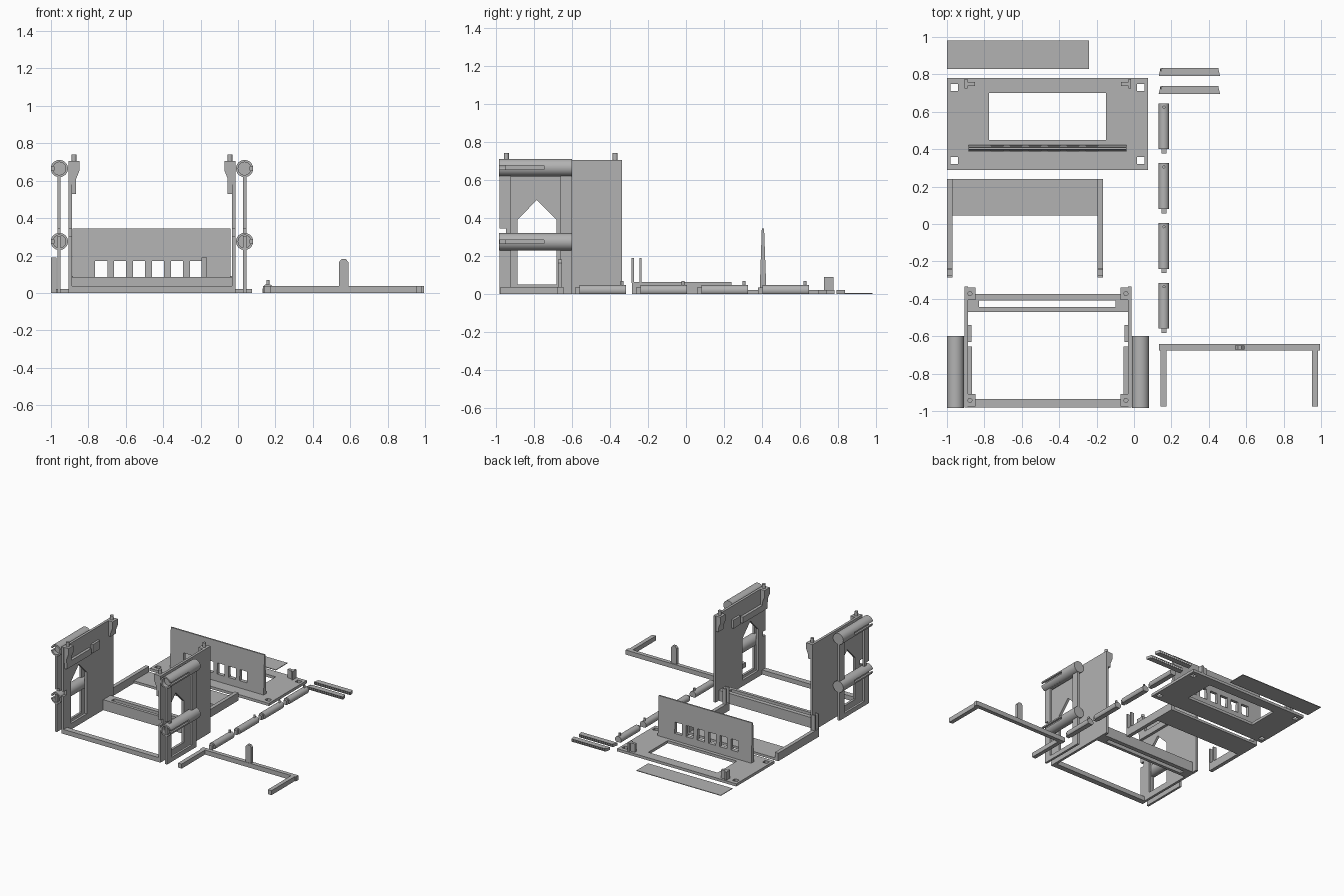
import bpy, bmesh, math
from mathutils import Vector, Matrix

if "Cube" in bpy.data.objects:
    bpy.data.objects.remove(bpy.data.objects["Cube"], do_unlink=True)

grey = bpy.data.materials.new("plain grey")
grey.use_nodes = True
grey.diffuse_color = (0.45, 0.45, 0.45, 1)
grey.node_tree.nodes["Principled BSDF"].inputs["Base Color"].default_value = (0.45, 0.45, 0.45, 1)

MID = -0.46  # mirror line of the housing


def finish(name, bm):
    bmesh.ops.recalc_face_normals(bm, faces=bm.faces)
    me = bpy.data.meshes.new(name)
    bm.to_mesh(me)
    bm.free()
    ob = bpy.data.objects.new(name, me)
    me.materials.append(grey)
    bpy.context.collection.objects.link(ob)
    return ob


def prism(name, pts, axis, lo, hi):
    """Extrude a 2D outline along an axis."""
    place = {"x": lambda a, b, h: (h, a, b),
             "y": lambda a, b, h: (a, h, b),
             "z": lambda a, b, h: (a, b, h)}[axis]
    bm = bmesh.new()
    low = [bm.verts.new(place(a, b, lo)) for a, b in pts]
    top = [bm.verts.new(place(a, b, hi)) for a, b in pts]
    bm.faces.new(low)
    bm.faces.new(top)
    n = len(pts)
    for i in range(n):
        j = (i + 1) % n
        bm.faces.new((low[i], low[j], top[j], top[i]))
    return finish(name, bm)


def box(name, x0, x1, y0, y1, z0, z1):
    return prism(name, [(x0, y0), (x1, y0), (x1, y1), (x0, y1)], "z", z0, z1)


def cylinder(name, center, r, depth, axis="y", sides=32):
    bm = bmesh.new()
    rot = Matrix.Rotation(math.pi / 2, 4, "X") if axis == "y" else Matrix()
    bmesh.ops.create_cone(bm, cap_ends=True, segments=sides, radius1=r, radius2=r,
                          depth=depth, matrix=Matrix.Translation(center) @ rot)
    return finish(name, bm)


def cut(ob, *cutters):
    for c in cutters:
        m = ob.modifiers.new("cut", "BOOLEAN")
        m.operation = "DIFFERENCE"
        m.solver = "EXACT"
        m.object = c
    bpy.context.view_layer.update()
    deps = bpy.context.evaluated_depsgraph_get()
    me = bpy.data.meshes.new_from_object(ob.evaluated_get(deps))
    ob.modifiers.clear()
    ob.data = me
    for c in cutters:
        bpy.data.objects.remove(c, do_unlink=True)
    return ob


def smooth(ob):
    bpy.ops.object.select_all(action="DESELECT")
    ob.select_set(True)
    bpy.context.view_layer.objects.active = ob
    bpy.ops.object.shade_smooth_by_angle(angle=math.radians(35))
    return ob


def mirror(ob, name):
    bm = bmesh.new()
    bm.from_mesh(ob.data)
    for v in bm.verts:
        v.co.x = 2 * MID - v.co.x
    return finish(name, bm)


# Loose cover sheet
box("cover_sheet", -1, -0.24, 0.83, 0.98, 0, 0.005)

# Roof plate with window and corner holes
plate = box("roof_plate", -1, 0.075, 0.29, 0.78, 0, 0.022)
holes = [box("hole", -0.775, -0.15, 0.45, 0.70, -1, 1)]
for hx in (-0.96, 0.035):
    for hy in (0.34, 0.73):
        holes.append(box("hole", hx - 0.02, hx + 0.02, hy - 0.018, hy + 0.018, -1, 1))
cut(plate, *holes)

# Sign panel standing on the plate, tapered, with six windows
panel = prism("window_panel", [(0.387, 0.02), (0.422, 0.02), (0.41, 0.345), (0.398, 0.345)],
              "x", -0.885, -0.04)
cut(panel, *[box("hole", x, x + 0.066, 0.3, 0.5, 0.08, 0.17)
             for x in [-0.765 + 0.1015 * i for i in range(6)]])

# T-shaped clips on the plate
for side in ("right", "left"):
    parts = [box("clip_bar", -0.905, -0.89, 0.725, 0.775, 0.02, 0.09),
             box("clip_stem", -0.89, -0.85, 0.738, 0.76, 0.02, 0.09)]
    if side == "left":
        for p in parts:
            mirror(p, p.name + "_left")

# Tray with two forked arms
box("tray_sheet", -0.98, -0.18, 0.045, 0.24, 0, 0.02)
for x in (-1, -0.195):
    box("tray_arm", x, x + 0.03, -0.283, 0.24, 0, 0.065)
    for y in (-0.285, -0.245):
        box("arm_prong", x, x + 0.03, y, y + 0.011, 0.06, 0.19)

# Housing base: front beam and slotted rear beam
box("front_beam", -0.9, -0.02, -0.98, -0.935, 0, 0.037)
rear = box("rear_beam", -0.89, -0.03, -0.47, -0.375, 0, 0.085)
cut(rear, box("slot", -0.83, -0.10, -0.445, -0.41, -1, 1))


def notch():
    return box("notch", -1.2, -0.8, -1.1, -0.945, 0.305, 0.345)


# One side of the housing, then its mirrored twin
side = []
wall = box("side_wall", -0.907, -0.887, -0.98, -0.335, 0, 0.705)
gate = prism("gate", [(-0.885, 0.05), (-0.68, 0.05), (-0.68, 0.39), (-0.783, 0.495),
                      (-0.885, 0.39)], "x", -1.2, -0.7)
side.append(cut(wall, gate, notch()))

frame = box("outer_frame", -0.966, -0.948, -0.98, -0.6, 0, 0.63)
side.append(cut(frame, box("opening", -1.2, -0.7, -0.92, -0.66, 0.037, 0.62), notch()))

for label, z in (("upper", 0.665), ("lower", 0.275)):
    drum = cylinder(label + "_drum", (-0.955, -0.79, z), 0.046, 0.385)
    cut(drum, cylinder("recess", (-0.955, -0.98, z), 0.034, 0.06),
        box("groove", -1.1, -0.985, -1.1, -0.745, z - 0.01, z + 0.01))
    side.append(smooth(drum))

for label, y in (("front", -0.943), ("rear", -0.372)):
    side.append(prism(label + "_corner_tab",
                      [(-0.907, 0.705), (-0.847, 0.705), (-0.847, 0.655), (-0.865, 0.61),
                       (-0.865, 0.58), (-0.907, 0.58)], "y", y - 0.033, y + 0.033))
    side.append(smooth(cylinder(label + "_peg", (-0.877, y, 0.72), 0.013, 0.04, "z", 20)))

side.append(box("inner_ledge", -0.89, -0.865, -0.97, -0.655, 0.53, 0.58))
side.append(box("ledge_stop", -0.89, -0.868, -0.63, -0.54, 0.53, 0.60))

for ob in side:
    twin = mirror(ob, ob.name + "_left")
    if "drum" in ob.name or "peg" in ob.name:
        smooth(twin)

# Loose U-shaped handle with a pointed post
box("handle_bar", 0.135, 0.995, -0.675, -0.642, 0, 0.037)
for x in (0.142, 0.952):
    box("handle_arm", x, x + 0.033, -0.975, -0.66, 0, 0.037)
prism("handle_post", [(0.54, 0.03), (0.59, 0.03), (0.59, 0.165), (0.575, 0.182),
                      (0.555, 0.182), (0.54, 0.165)], "y", -0.672, -0.65)

# Row of four flat-bottomed plungers
for i in range(4):
    y = 0.645 - 0.32 * i
    body = cylinder("plunger_body", (0.16, y - 0.122, 0.02), 0.028, 0.245)
    cut(body, box("flat", 0, 0.4, y - 0.5, y + 0.2, -0.2, 0))
    smooth(body)
    box("plunger_pin", 0.146, 0.174, y - 0.268, y - 0.24, 0, 0.035)
    smooth(cylinder("plunger_knob", (0.16, y - 0.02, 0.055), 0.008, 0.026, "z", 16))

# Two flat zigzag springs
for y in (0.813, 0.717):
    turns = 32
    path = [(0.132 + 0.32 * i / turns, y + (0.022 if i % 2 else -0.022))
            for i in range(turns + 1)]
    back = [(px + 0.008, py) for px, py in reversed(path)]
    prism("zigzag_spring", path + back, "z", 0, 0.022)
